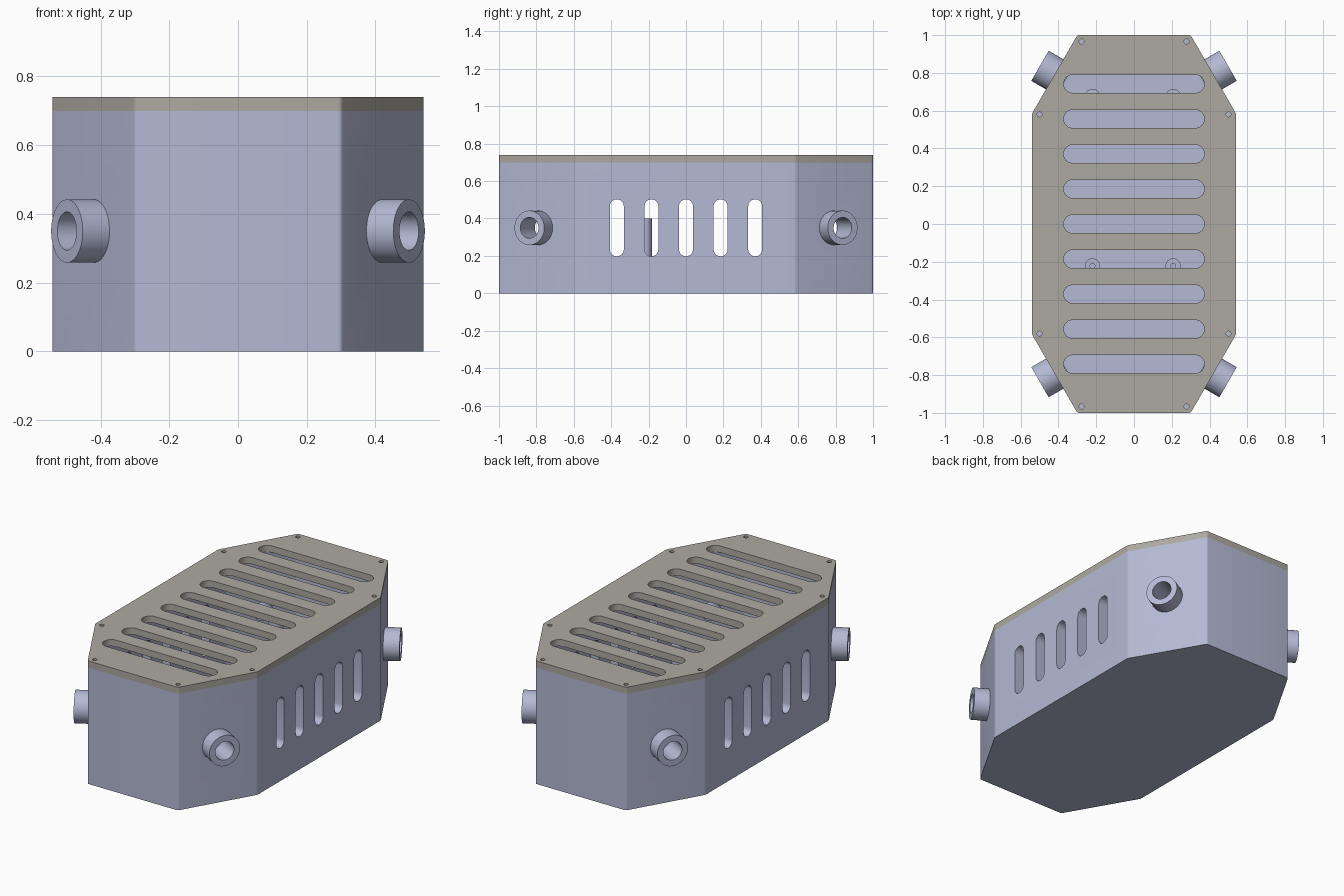
import bpy, bmesh
from math import pi, sin, cos, radians
from mathutils import Matrix, Vector

if "Cube" in bpy.data.objects:
    bpy.data.objects.remove(bpy.data.objects["Cube"])

WALL, FLOOR, BODY_H, LID_H = 0.065, 0.06, 0.70, 0.04
T, R = Matrix.Translation, Matrix.Rotation


def prism(name, profile, depth, mat=None):
    """Extrude a closed 2D profile along +z, then place it with a matrix."""
    bm = bmesh.new()
    face = bm.faces.new([bm.verts.new((p[0], p[1], 0)) for p in profile])
    ext = bmesh.ops.extrude_face_region(bm, geom=[face])
    bmesh.ops.translate(bm, vec=(0, 0, depth),
                        verts=[g for g in ext["geom"] if isinstance(g, bmesh.types.BMVert)])
    bmesh.ops.recalc_face_normals(bm, faces=bm.faces)
    bmesh.ops.transform(bm, matrix=mat or Matrix(), verts=bm.verts)
    me = bpy.data.meshes.new(name)
    bm.to_mesh(me)
    bm.free()
    ob = bpy.data.objects.new(name, me)
    bpy.context.collection.objects.link(ob)
    return ob


def circle(r, n=32):
    return [(r * cos(2 * pi * i / n), r * sin(2 * pi * i / n)) for i in range(n)]


def slot(length, width, n=12):
    """Round-ended slot profile, long along x."""
    r, h = width / 2, (length - width) / 2
    return [(s * h + r * cos(a0 + pi * i / n), r * sin(a0 + pi * i / n))
            for s, a0 in ((1, -pi / 2), (-1, pi / 2)) for i in range(n + 1)]


def outline(inset=0.0, soft=0.01):
    """Long octagon with slightly softened corners."""
    k = 0.577 * inset
    a, b, w, l = 0.30 - k, 0.585 - 0.268 * inset, 0.54 - inset, 1.0 - inset
    a = 0.30 - k
    b = 0.585 - 0.268 * inset
    pts = [Vector(p) for p in ((w, -b), (w, b), (a, l), (-a, l),
                               (-w, b), (-w, -b), (-a, -l), (a, -l))]
    out = []
    for i, p in enumerate(pts):
        s = p + (pts[i - 1] - p).normalized() * soft
        e = p + (pts[(i + 1) % 8] - p).normalized() * soft
        for j in range(5):
            t = j / 4
            out.append(s * (1 - t) ** 2 + p * 2 * t * (1 - t) + e * t * t)
    return out


def combine(target, tools, op="DIFFERENCE"):
    """Boolean each tool into the target, bake the result, remove the tools."""
    for tool in tools:
        m = target.modifiers.new("bool", "BOOLEAN")
        m.operation, m.solver, m.object = op, "EXACT", tool
    dg = bpy.context.evaluated_depsgraph_get()
    me = bpy.data.meshes.new_from_object(target.evaluated_get(dg))
    target.modifiers.clear()
    target.data = me
    for tool in tools:
        bpy.data.objects.remove(tool)


def finish(ob, color):
    mat = bpy.data.materials.get(color[0]) or bpy.data.materials.new(color[0])
    mat.diffuse_color = color[1]
    mat.use_nodes = True
    mat.node_tree.nodes["Principled BSDF"].inputs["Base Color"].default_value = mat.diffuse_color
    ob.data.materials.clear()
    ob.data.materials.append(mat)
    bpy.ops.object.select_all(action="DESELECT")
    ob.select_set(True)
    bpy.context.view_layer.objects.active = ob
    bpy.ops.object.shade_smooth_by_angle(angle=radians(30))


BLUE = ("body_blue_grey", (0.46, 0.49, 0.66, 1))
TAN = ("lid_tan", (0.42, 0.40, 0.36, 1))
SIGNS = [(sx, sy) for sx in (1, -1) for sy in (1, -1)]
SCREWS = [(sx * x, sy * y) for sx, sy in SIGNS for x, y in ((0.278, 0.966), (0.50, 0.58))]


def port_matrix(sx, sy, offset):
    """Local z points straight out of a diagonal wall."""
    n = Vector((sx * 0.866, sy * 0.5, 0))
    p = Vector((sx * 0.42, sy * 0.7925, 0.35)) + n * offset
    return T(p) @ n.to_track_quat("Z", "Y").to_matrix().to_4x4()


# Body: solid octagon plus four cable ports
body = prism("body", outline(), BODY_H)
combine(body, [prism("port", circle(0.092, 48), 0.12, port_matrix(sx, sy, -0.03))
               for sx, sy in SIGNS], "UNION")

# Hollow, side vents, port bores, screw holes
cutters = [prism("cavity", outline(WALL), 1.0, T((0, 0, FLOOR)))]
side = R(pi / 2, 4, "Y")
cutters += [prism("vent", slot(0.305, 0.075), 2.0, T((-1, 0.185 * i, 0.35)) @ side)
            for i in range(-2, 3)]
cutters += [prism("bore", circle(0.056), 0.3, port_matrix(sx, sy, -0.15)) for sx, sy in SIGNS]
cutters += [prism("screw", circle(0.013, 16), 0.3, T((x, y, 0.55))) for x, y in SCREWS]
combine(body, cutters)
finish(body, BLUE)

# Lid with nine vent slots and eight screw holes
lid = prism("lid", outline(), LID_H, T((0, 0, BODY_H)))
holes = [prism("vent", slot(0.745, 0.096), 0.3, T((0, 0.1855 * i, 0.6))) for i in range(-4, 5)]
holes += [prism("screw", circle(0.013, 16), 0.3, T((x, y, 0.6))) for x, y in SCREWS]
combine(lid, holes)
finish(lid, TAN)

# Inner standoffs with screw holes
for x in (-0.22, 0.207):
    for y in (-0.222, 0.675):
        post = prism("standoff", circle(0.04), 0.40 - FLOOR, T((x, y, FLOOR)))
        combine(post, [prism("hole", circle(0.013, 16), 0.2, T((x, y, 0.28)))])
        finish(post, BLUE)
